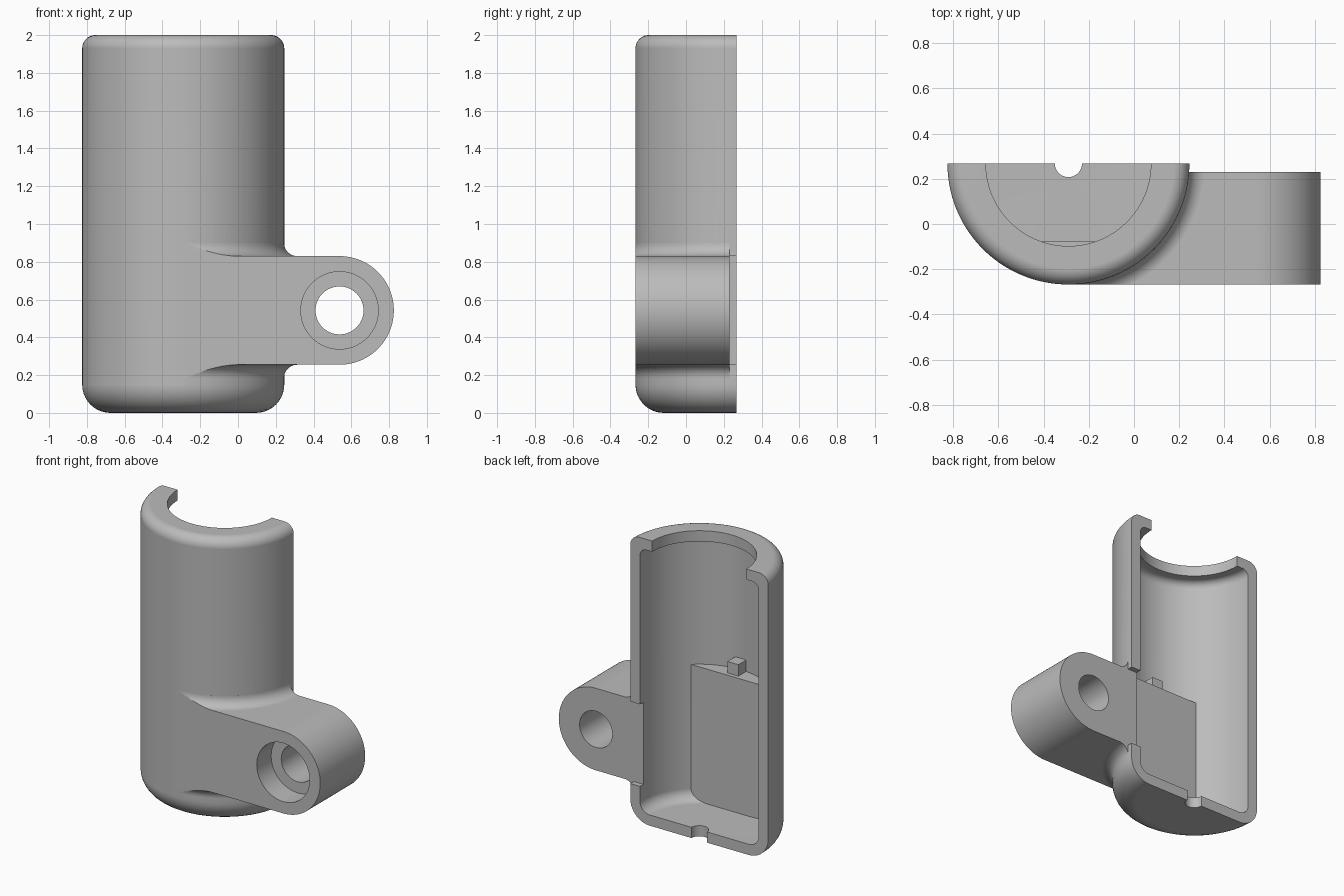
import bpy, bmesh
from math import sin, cos, pi, radians
from mathutils import Matrix

if "Cube" in bpy.data.objects:
    bpy.data.objects.remove(bpy.data.objects["Cube"])

grey = bpy.data.materials.new("plain_grey")
grey.use_nodes = True
colour = (0.5, 0.5, 0.5, 1)
grey.diffuse_color = colour
grey.node_tree.nodes["Principled BSDF"].inputs["Base Color"].default_value = colour

AX, AY = -0.29, 0.2675          # axis of the round housing
R, WALL = 0.535, 0.075
INNER = R - WALL
BACK = 0.23                     # rear plane of the lug
LUG_X, LUG_Z, LUG_R = 0.5375, 0.5425, 0.2875
LOW, HIGH = LUG_Z - LUG_R, LUG_Z + LUG_R


def finish(name, bm):
    bmesh.ops.recalc_face_normals(bm, faces=bm.faces)
    mesh = bpy.data.meshes.new(name)
    bm.to_mesh(mesh)
    bm.free()
    mesh.materials.append(grey)
    ob = bpy.data.objects.new(name, mesh)
    bpy.context.collection.objects.link(ob)
    return ob


def arc(cr, cz, rad, start, end, steps=10):
    angles = [radians(start + (end - start) * i / steps) for i in range(steps + 1)]
    return [(cr + rad * cos(a), cz + rad * sin(a)) for a in angles]


def half_lathe(name, profile, steps=72):
    """Turn a closed (radius, height) profile through the front half circle."""
    bm = bmesh.new()
    rings = []
    for i in range(steps + 1):
        a = pi + pi * i / steps
        rings.append([bm.verts.new((AX + r * cos(a), AY + r * sin(a), z)) for r, z in profile])
    n = len(profile)
    for one, two in zip(rings, rings[1:]):
        for j in range(n):
            k = (j + 1) % n
            bm.faces.new((one[j], one[k], two[k], two[j]))
    bm.faces.new(rings[0])
    bm.faces.new(rings[-1])
    return finish(name, bm)


def box(name, x0, x1, y0, y1, z0, z1):
    bm = bmesh.new()
    bmesh.ops.create_cube(bm, size=1)
    for v in bm.verts:
        v.co = (x1 if v.co.x > 0 else x0, y1 if v.co.y > 0 else y0, z1 if v.co.z > 0 else z0)
    return finish(name, bm)


def cylinder(name, rad, length, centre, along_y=False, sides=96):
    bm = bmesh.new()
    turn = Matrix.Rotation(pi / 2 if along_y else 0, 4, "X")
    bmesh.ops.create_cone(bm, cap_ends=True, segments=sides, radius1=rad, radius2=rad,
                          depth=length, matrix=Matrix.Translation(centre) @ turn)
    return finish(name, bm)


def combine(target, other, operation):
    mod = target.modifiers.new("combine", "BOOLEAN")
    mod.operation, mod.solver, mod.object = operation, "EXACT", other
    bpy.context.view_layer.objects.active = target
    bpy.ops.object.modifier_apply(modifier=mod.name)
    bpy.data.objects.remove(other)


# Hollow half shell: rounded bottom, lipped top opening, drain notch
shell_profile = ([(0.06, 0)] + arc(R - 0.15, 0.15, 0.15, -90, 0)
                 + arc(R - 0.07, 1.93, 0.07, 0, 90)
                 + [(0.365, 2), (0.365, 2 - WALL)]
                 + arc(INNER - 0.05, 1.875, 0.05, 90, 0)
                 + arc(INNER - 0.075, 0.15, 0.075, 0, -90)
                 + [(0.06, WALL)])
housing = half_lathe("housing_half", shell_profile)
combine(housing, box("rim_recess", 0, 0.4, BACK, 0.4, LOW, HIGH), "DIFFERENCE")

# Flared root of the lug, blending into the round wall
f = 0.07
mid = R - 0.03
flare_profile = ([(mid, LOW - f)] + arc(R + f, LOW - f, f, 180, 90)
                 + arc(R + f, HIGH + f, f, 270, 180) + [(mid, HIGH + f)])
flare = half_lathe("lug_flare", flare_profile, 96)
FRONT = AY - R
combine(flare, box("flare_limit", AX, 1, FRONT, BACK, 0, 1.5), "INTERSECT")

# Lug with rounded end, cleared from the cavity
lug = box("lug", AX, LUG_X, FRONT, BACK, LOW, HIGH)
combine(lug, cylinder("lug_end", LUG_R, BACK - FRONT,
                      (LUG_X, (BACK + FRONT) / 2, LUG_Z), True), "UNION")
combine(lug, cylinder("cavity", INNER + 0.02, 3, (AX, AY, LUG_Z), sides=144), "DIFFERENCE")
combine(lug, flare, "UNION")
combine(housing, lug, "UNION")

# Stepped bolt hole
combine(housing, cylinder("bolt_hole", 0.127, 2, (LUG_X, 0, LUG_Z), True, 64), "DIFFERENCE")
combine(housing, cylinder("bolt_head_recess", 0.205, 0.36,
                          (LUG_X, FRONT - 0.02, LUG_Z), True, 64), "DIFFERENCE")

# Flat-faced pad inside the front wall, with a small locating peg
pad = cylinder("inner_pad", INNER + 0.02, 0.96, (AX, AY, 0.54), sides=144)
combine(pad, box("pad_limit", -1, 1, -1, -0.077, 0, 1.5), "INTERSECT")
combine(housing, pad, "UNION")
combine(housing, box("locating_peg", AX - 0.043, AX + 0.043, -0.22, -0.105, 0.95, 1.1), "UNION")

# Smooth rounded surfaces, crisp edges
bpy.ops.object.select_all(action="DESELECT")
housing.select_set(True)
bpy.context.view_layer.objects.active = housing
bpy.ops.object.shade_smooth_by_angle(angle=radians(25))
weighted = housing.modifiers.new("even_shading", "WEIGHTED_NORMAL")
weighted.keep_sharp = True
